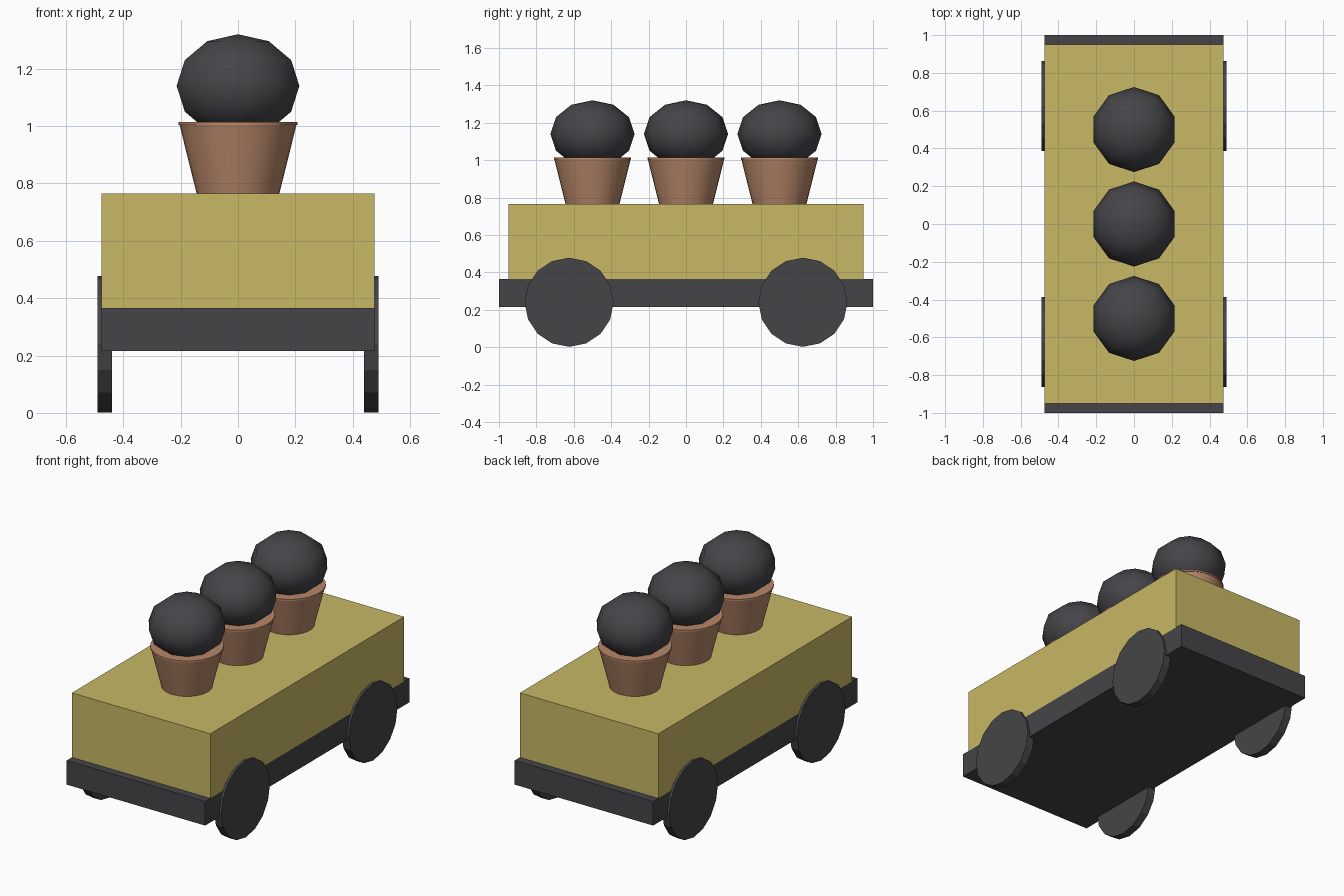
import bpy
import math

default = bpy.data.objects.get("Cube")
if default:
    bpy.data.objects.remove(default)


def material(name, rgb):
    mat = bpy.data.materials.new(name)
    mat.use_nodes = True
    color = (*rgb, 1)
    mat.diffuse_color = color
    mat.node_tree.nodes["Principled BSDF"].inputs["Base Color"].default_value = color
    return mat


charcoal = material("charcoal", (0.06, 0.058, 0.065))
mustard = material("mustard yellow", (0.58, 0.48, 0.13))
clay = material("clay brown", (0.47, 0.24, 0.14))


def finish(name, mat, smooth=None):
    obj = bpy.context.object
    obj.name = name
    obj.data.materials.append(mat)
    bpy.ops.object.transform_apply(location=False, rotation=True, scale=True)
    if smooth:
        bpy.ops.object.shade_smooth_by_angle(angle=math.radians(smooth))
    return obj


def box(name, mat, width, length, bottom, top):
    bpy.ops.mesh.primitive_cube_add(size=1, location=(0, 0, (bottom + top) / 2))
    bpy.context.object.scale = (width, length, top - bottom)
    finish(name, mat)


# Wagon bed and the chassis under it
box("chassis", charcoal, 0.95, 2, 0.215, 0.365)
box("wagon_body", mustard, 0.95, 1.9, 0.365, 0.765)

# Four thin wheels
for side, x in (("left", 0.465), ("right", -0.465)):
    for end, y in (("front", -0.625), ("back", 0.625)):
        bpy.ops.mesh.primitive_cylinder_add(
            vertices=16, radius=0.238, depth=0.05,
            location=(x, y, 0.24), rotation=(0, math.pi / 2, 0))
        finish(f"{end}_{side}_wheel", charcoal)

# Row of tapered pots, each with a rim and a flattened ball on top
for i, y in enumerate((-0.5, 0, 0.5), 1):
    bpy.ops.mesh.primitive_cone_add(
        vertices=32, radius1=0.143, radius2=0.204, depth=0.245, location=(0, y, 0.8825))
    finish(f"pot_{i}", clay, 30)
    bpy.ops.mesh.primitive_cylinder_add(
        vertices=32, radius=0.207, depth=0.01, location=(0, y, 1.009))
    finish(f"pot_rim_{i}", clay, 30)
    bpy.ops.mesh.primitive_uv_sphere_add(
        segments=10, ring_count=6, radius=0.225, location=(0, y, 1.14))
    bpy.context.object.scale.z = 0.8
    finish(f"ball_{i}", charcoal, 60)
